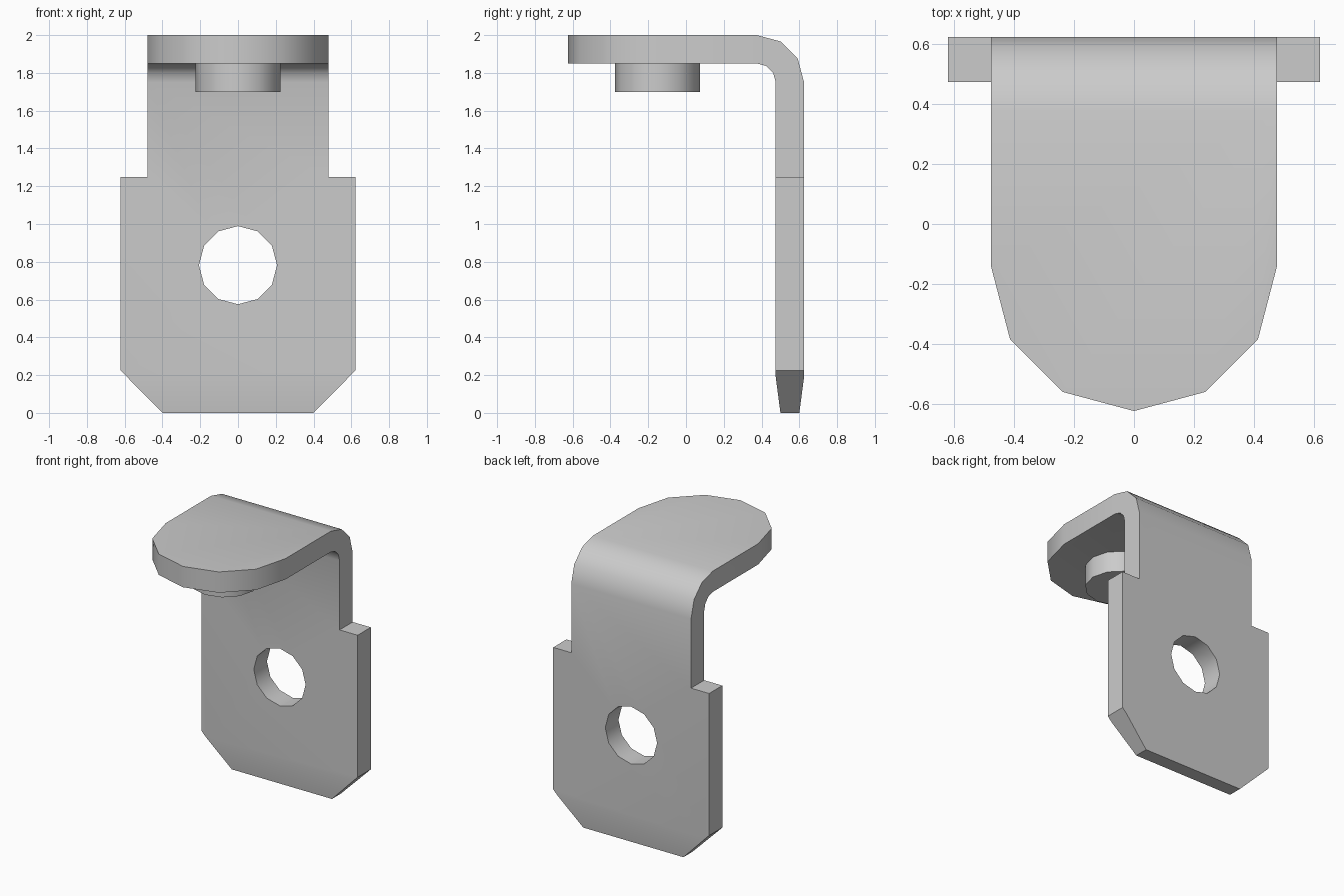
import bpy
import math
from mathutils import Vector

if "Cube" in bpy.data.objects:
    bpy.data.objects.remove(bpy.data.objects["Cube"])

STEP = math.radians(30)

metal = bpy.data.materials.new("grey metal")
metal.use_nodes = True
grey = (0.6, 0.6, 0.6, 1)
metal.diffuse_color = grey
metal.node_tree.nodes["Principled BSDF"].inputs["Base Color"].default_value = grey


def arc(cu, cv, radius, first, last):
    """Points around a centre, counted in 30 degree steps."""
    way = 1 if last >= first else -1
    return [(cu + radius * math.cos(i * STEP), cv + radius * math.sin(i * STEP))
            for i in range(first, last + way, way)]


def prism(name, outline, axis, low, high):
    """Extrude a 2D outline along one axis."""
    def place(u, v, w):
        return {"x": (w, u, v), "y": (u, w, v), "z": (u, v, w)}[axis]
    n = len(outline)
    verts = [Vector(place(u, v, w)) for w in (low, high) for u, v in outline]
    faces = [list(range(n)), list(range(n, 2 * n))]
    faces += [[i, (i + 1) % n, (i + 1) % n + n, i + n] for i in range(n)]
    mesh = bpy.data.meshes.new(name)
    mesh.from_pydata(verts, [], faces)
    mesh.materials.append(metal)
    obj = bpy.data.objects.new(name, mesh)
    bpy.context.collection.objects.link(obj)
    select(obj)
    bpy.ops.object.mode_set(mode="EDIT")
    bpy.ops.mesh.select_all(action="SELECT")
    bpy.ops.mesh.normals_make_consistent(inside=False)
    bpy.ops.object.mode_set(mode="OBJECT")
    return obj


def select(obj):
    bpy.ops.object.select_all(action="DESELECT")
    obj.select_set(True)
    bpy.context.view_layer.objects.active = obj


def cut(obj, cutter, operation):
    mod = obj.modifiers.new(cutter.name, "BOOLEAN")
    mod.operation = operation
    mod.solver = "EXACT"
    mod.object = cutter
    select(obj)
    bpy.ops.object.modifier_apply(modifier=mod.name)
    bpy.data.objects.remove(cutter)


# Bent sheet seen from the side, with the lower end tapered
sheet = [(-0.8, 2), *arc(0.375, 1.75, 0.25, 3, 0), (0.625, 0.19), (0.6, 0),
         (0.5, 0), (0.475, 0.19), *arc(0.375, 1.75, 0.1, 0, 3), (-0.8, 1.85)]
bracket = prism("bracket", sheet, "x", -0.8, 0.8)

# Front outline: narrow neck, shoulders and clipped lower corners
half = [(0.478, 2.1), (0.478, 1.25), (0.622, 1.25), (0.622, 0.225),
        (0.4, 0), (0.4, -0.1)]
front = half + [(-x, z) for x, z in reversed(half)]
cut(bracket, prism("front_outline", front, "y", -1, 1), "INTERSECT")

# Rounded tip of the tongue, its end sides carried on past the plate
tip = arc(0, -0.147, 0.478, 7, 11)
tip = [(-0.7, 0.71), *tip, (0.7, 0.71)]
cut(bracket, prism("tip_outline", tip, "z", -1, 3), "INTERSECT")

# Round hole through the plate
cut(bracket, prism("hole", arc(0, 0.782, 0.207, 0, 11), "y", 0.3, 0.8), "DIFFERENCE")

# Round boss under the tongue
boss = prism("boss", arc(0, -0.15, 0.225, 0, 11), "z", 1.7, 1.9)

for part in (bracket, boss):
    select(part)
    bpy.ops.object.shade_smooth_by_angle(angle=math.radians(32))
